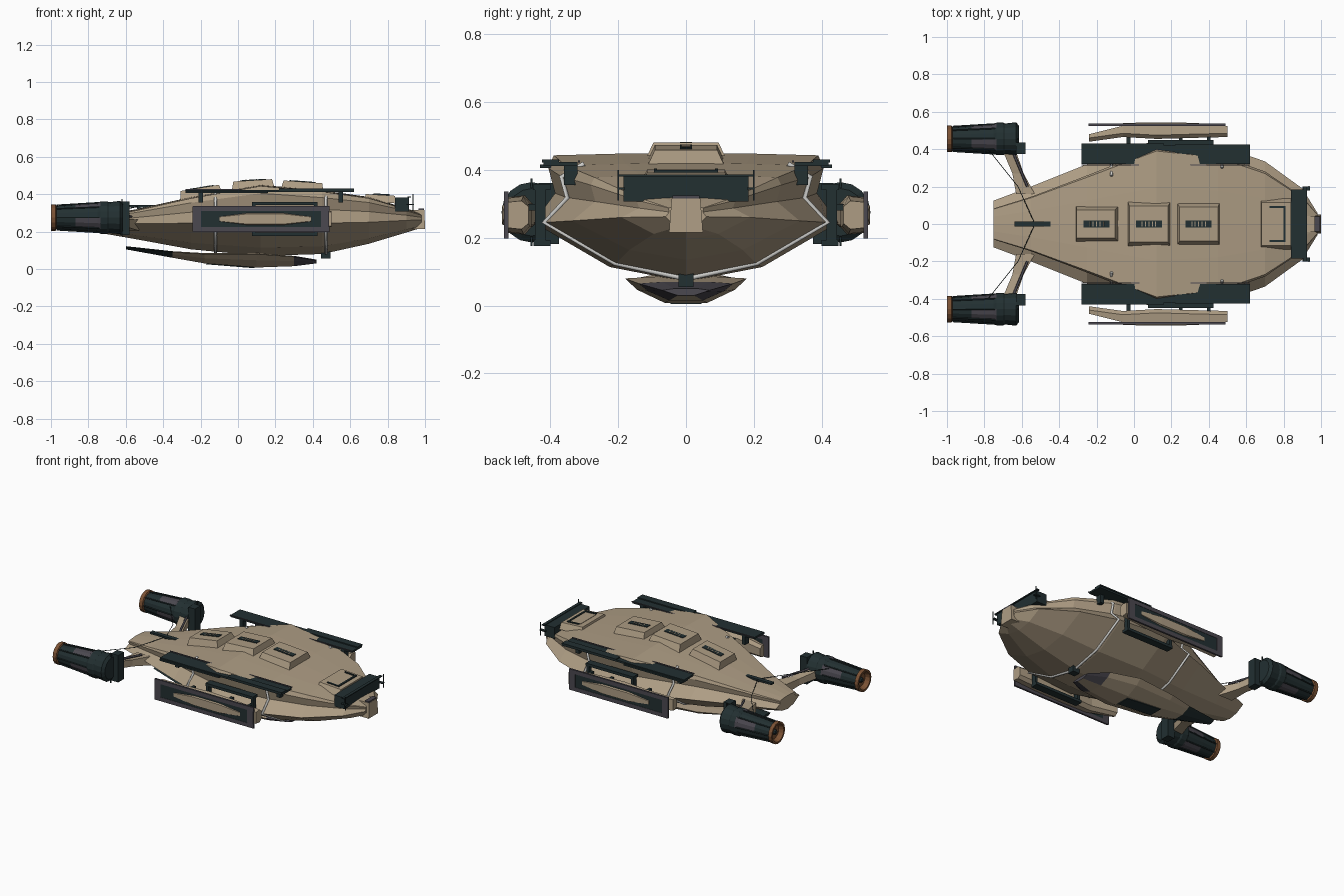
import bpy, bmesh, math
from mathutils import Matrix, Vector

cube = bpy.data.objects.get("Cube")
if cube:
    bpy.data.objects.remove(cube, do_unlink=True)


def material(name, r, g, b):
    m = bpy.data.materials.new(name)
    m.use_nodes = True
    m.diffuse_color = (r, g, b, 1)
    m.node_tree.nodes["Principled BSDF"].inputs["Base Color"].default_value = (r, g, b, 1)
    return m


TAN = material("tan hull", .42, .335, .23)
DARK = material("dark teal", .016, .029, .031)
GRAY = material("slate gray", .07, .065, .08)
WHITE = material("pale pipe", .62, .62, .6)
COPPER = material("copper", .2, .085, .035)


def finish(name, bm, *mats):
    bmesh.ops.recalc_face_normals(bm, faces=bm.faces)
    me = bpy.data.meshes.new(name)
    bm.to_mesh(me)
    bm.free()
    for m in mats:
        me.materials.append(m)
    ob = bpy.data.objects.new(name, me)
    bpy.context.collection.objects.link(ob)
    return ob


def loft(name, rings, *mats):
    """Skin closed rings of points and cap both ends."""
    bm = bmesh.new()
    rows = [[bm.verts.new(p) for p in ring] for ring in rings]
    n = len(rows[0])
    for a, b in zip(rows, rows[1:]):
        for i in range(n):
            j = (i + 1) % n
            bm.faces.new((a[i], a[j], b[j], b[i]))
    bm.faces.new(rows[0])
    bm.faces.new(rows[-1])
    return finish(name, bm, *mats)


def box(name, center, size, mat, tilt=0, taper=1):
    bm = bmesh.new()
    bmesh.ops.create_cube(bm, size=1)
    for v in bm.verts:
        k = taper if v.co.z > 0 else 1
        v.co = Vector((v.co.x * size[0] * (1 + k) / 2, v.co.y * size[1] * k, v.co.z * size[2]))
    bm.transform(Matrix.Translation(center) @ Matrix.Rotation(tilt, 4, 'Y'))
    return finish(name, bm, mat)


def tube(name, points, radius, mat):
    cu = bpy.data.curves.new(name, 'CURVE')
    cu.dimensions = '3D'
    cu.bevel_depth = radius
    cu.bevel_resolution = 1
    cu.use_fill_caps = True
    sp = cu.splines.new('POLY')
    sp.points.add(len(points) - 1)
    for p, co in zip(sp.points, points):
        p.co = (*co, 1)
    cu.materials.append(mat)
    ob = bpy.data.objects.new(name, cu)
    bpy.context.collection.objects.link(ob)


def mirrored_ring(x, half):
    return [(x, y, z) for y, z in half] + [(x, -y, z) for y, z in half[-2:0:-1]]


# Hull: x, waist width, deck width, deck height, waist height, keel height
STATIONS = [(-.75, .125, .08, .285, .24, .195), (-.55, .2, .14, .318, .243, .16),
            (-.25, .32, .25, .385, .245, .105), (.12, .45, .39, .45, .245, .07),
            (.45, .42, .355, .42, .245, .08), (.7, .335, .27, .385, .25, .135),
            (.9, .19, .14, .325, .26, .195), (.98, .06, .05, .295, .262, .22)]


def hull_section(x):
    for a, b in zip(STATIONS, STATIONS[1:]):
        if a[0] <= x <= b[0]:
            t = (x - a[0]) / (b[0] - a[0])
            w, d, zt, zw, zb = [p + (q - p) * t for p, q in zip(a[1:], b[1:])]
            h = zt - zw
            return [(0, zt), (d / 2, zt - .002), (d, zt - .007), (d * 1.04, zt - .22 * h),
                    (d * .99, zw + .42 * h), (w, zw), (w / 2, zb + .25 * (zw - zb)), (0, zb)]


loft("hull", [mirrored_ring(s[0], hull_section(s[0])) for s in STATIONS], TAN)

# Pipes wrapped round the hull
for i, x in enumerate((-.12, .47)):
    half = [(y * 1.015, z) for y, z in hull_section(x)[2:]]
    half[0] = (half[0][0] * .85, half[0][1] + .008)
    half[-1] = (0, half[-1][1] - .006)
    path = half + [(-y, z) for y, z in half[-2::-1]]
    tube(f"hull_pipe_{i}", [(x, y, z) for y, z in path], .008, WHITE)
box("keel_joint", (.47, 0, .075), (.05, .045, .04), DARK)

# Raised deck hatches with slotted vents
for i, (x, z, width, tilt) in enumerate([(-.2, .434, .19, -.16), (.08, .474, .24, -.06), (.345, .466, .23, .07)]):
    box(f"deck_hatch_{i}", (x, 0, z - .025), (.23, width, .05), TAN, tilt, .8)
    box(f"hatch_vent_{i}", (x, 0, z + .001), (.14, .036, .006), DARK, tilt)
    for k in range(5):
        dx = (k - 2) * .018
        box(f"vent_bar_{i}_{k}", (x + dx, 0, z + .003 - dx * math.tan(tilt)), (.005, .026, .005), TAN, tilt)
box("tail_plate", (-.535, 0, .335), (.21, .028, .012), DARK)
box("tail_plate_stand", (-.53, 0, .322), (.02, .012, .03), DARK)

# Nose: sensor panel, forward bay and bow block
box("nose_panel", (.878, 0, .345), (.075, .37, .075), DARK)
box("nose_panel_rim", (.915, 0, .384), (.02, .4, .006), DARK)
box("bow_block", (.955, 0, .265), (.09, .1, .1), TAN, 0, .85)
box("bow_cap", (.98, 0, .318), (.03, .08, .012), GRAY)
box("forward_bay", (.76, 0, .376), (.17, .27, .04), TAN, .06, .85)
box("bay_floor", (.765, 0, .395), (.09, .16, .006), TAN, .06)
box("bay_edge", (.805, 0, .396), (.012, .19, .008), DARK, .06)

for s, side in ((1, "back"), (-1, "front")):
    box(f"nose_antenna_{side}", (.935, s * .2, .355), (.004, .004, .09), DARK)
    box(f"antenna_arm_{side}", (.92, s * .19, .345), (.04, .02, .006), DARK)
    box(f"bay_rail_{side}", (.765, s * .09, .398), (.08, .01, .008), DARK, .06)

    # Long dark armour plates along the deck edge
    box(f"deck_plate_{side}", (.17, s * .37, .417), (.9, .1, .012), DARK)
    box(f"deck_plate_aft_{side}", (-.06, s * .405, .411), (.44, .05, .01), DARK)
    box(f"deck_plate_fore_{side}", (.42, s * .4, .426), (.4, .05, .008), DARK)
    box(f"deck_plate_rail_{side}", (.17, s * .315, .425), (.9, .006, .006), GRAY)
    for k, x in enumerate((-.2, .3, .55)):
        box(f"plate_post_{side}_{k}", (x, s * .34, .385), (.025, .04, .06), DARK)

    # Bracket between hull and side pod
    for z in (.185, .35):
        box(f"bracket_bar_{side}", (.25, s * .425, z), (.35, .05, .018), DARK)
    for x in (.085, .415):
        box(f"bracket_post_{side}", (x, s * .43, .267), (.018, .03, .16), DARK)
    for x in (-.03, .25, .4):
        box(f"pod_arm_{side}", (x, s * .45, .29), (.02, .07, .02), DARK)

    # Side pod: body, framed window and bulging shield
    rings = []
    for x, yi, yo, h in ((-.24, .44, .48, .04), (-.06, .465, .525, .055), (.12, .455, .53, .058),
                         (.3, .46, .527, .055), (.5, .465, .525, .042)):
        outline = [(yi, -h * .6), (yi + .02, -h), (yo, -h * .9), (yo, h * .9), (yi + .02, h), (yi, h * .6)]
        rings.append([(x, s * y, .267 + z) for y, z in outline])
    loft(f"pod_body_{side}", rings, TAN)
    for z in (.211, .324):
        box(f"pod_frame_long_{side}", (.125, s * .53, z), (.73, .012, .026), GRAY)
    for x in (-.22, .465):
        box(f"pod_frame_end_{side}", (x, s * .53, .267), (.045, .012, .135), GRAY)
    box(f"pod_window_{side}", (.125, s * .53, .267), (.65, .008, .09), DARK)
    rings = []
    for x, h, out in ((-.1, .014, .537), (.05, .034, .543), (.24, .034, .543), (.39, .014, .537)):
        rings.append([(x, s * .53, .267 - h), (x, s * out, .267 - h * .8),
                      (x, s * out, .267 + h * .8), (x, s * .53, .267 + h)])
    loft(f"pod_shield_{side}", rings, TAN)

    # Engine: turned shell with slate panels and a hollow copper nozzle
    shell = [(-.96, .035), (-.975, .062), (-.87, .07), (-.75, .077), (-.735, .087),
             (-.7, .087), (-.69, .082), (-.63, .089), (-.615, .07)]

    def turned(profile, n=16):
        return [[(x, s * .455 + r * math.cos(k * math.tau / n), .275 + r * math.sin(k * math.tau / n))
                 for k in range(n)] for x, r in profile]
    engine = loft(f"engine_{side}", turned(shell), DARK, GRAY)
    for f in engine.data.polygons:
        ang = math.atan2(f.center.z - .275, f.center.y - s * .455)
        if -.87 < f.center.x < -.74 and math.sin(ang * 4) > .3:
            f.material_index = 1
    loft(f"engine_nozzle_{side}", turned([(-.965, .045), (-1, .058), (-1, .071), (-.975, .071), (-.97, .06)]), COPPER)
    core = loft(f"nozzle_core_{side}", turned([(-.968, .02), (-.985, .012)], 8), DARK)
    for k in range(8):
        a = k * math.tau / 8
        tube(f"engine_rib_{side}_{k}", [(-.97, s * .455 + .066 * math.cos(a), .275 + .066 * math.sin(a)),
                                        (-.74, s * .455 + .08 * math.cos(a), .275 + .08 * math.sin(a))], .004, DARK)
    box(f"engine_block_{side}", (-.605, s * .405, .272), (.05, .06, .18), DARK)
    box(f"engine_fin_{side}", (-.62, s * .455, .275), (.006, .006, .2), DARK)

    # Engine pylon and stay cables
    rings = []
    for x, y, z, w, h in ((-.58, .16, .235, .05, .03), (-.62, .27, .245, .03, .022), (-.67, .4, .265, .035, .025)):
        rings.append([(x - w, s * y, z - h), (x + w, s * y, z - h), (x + w, s * y, z + h), (x - w, s * y, z + h)])
    loft(f"pylon_{side}", rings, TAN)
    tube(f"pylon_pipe_{side}", [(-.57, s * .2, .28), (-.645, s * .38, .29)], .007, GRAY)
    tube(f"stay_cable_{side}", [(-.53, 0, .335), (-.62, s * .2, .315), (-.78, s * .4, .32)], .002, DARK)

# Belly keel: bowl-shaped shell with slate bow, dark tail and dark panel
rings = []
for x, w, top, low in ((-.6, .035, .122, .105), (-.35, .1, .095, .06), (-.18, .15, .085, .03),
                       (.1, .18, .085, .008), (.3, .14, .07, .015), (.42, .07, .05, .03)):
    mid = (top + low) / 2
    rings.append(mirrored_ring(x, [(0, top), (w * .5, top), (w, top - .005), (w * .8, mid), (w * .35, low), (0, low)]))
keel = loft("belly_keel", rings, TAN, GRAY, DARK)
for f in keel.data.polygons:
    if f.center.x < -.35:
        f.material_index = 2
    elif f.normal.x > .15:
        f.material_index = 1
box("belly_panel", (-.04, 0, .0175), (.26, .09, .006), DARK, .08)
